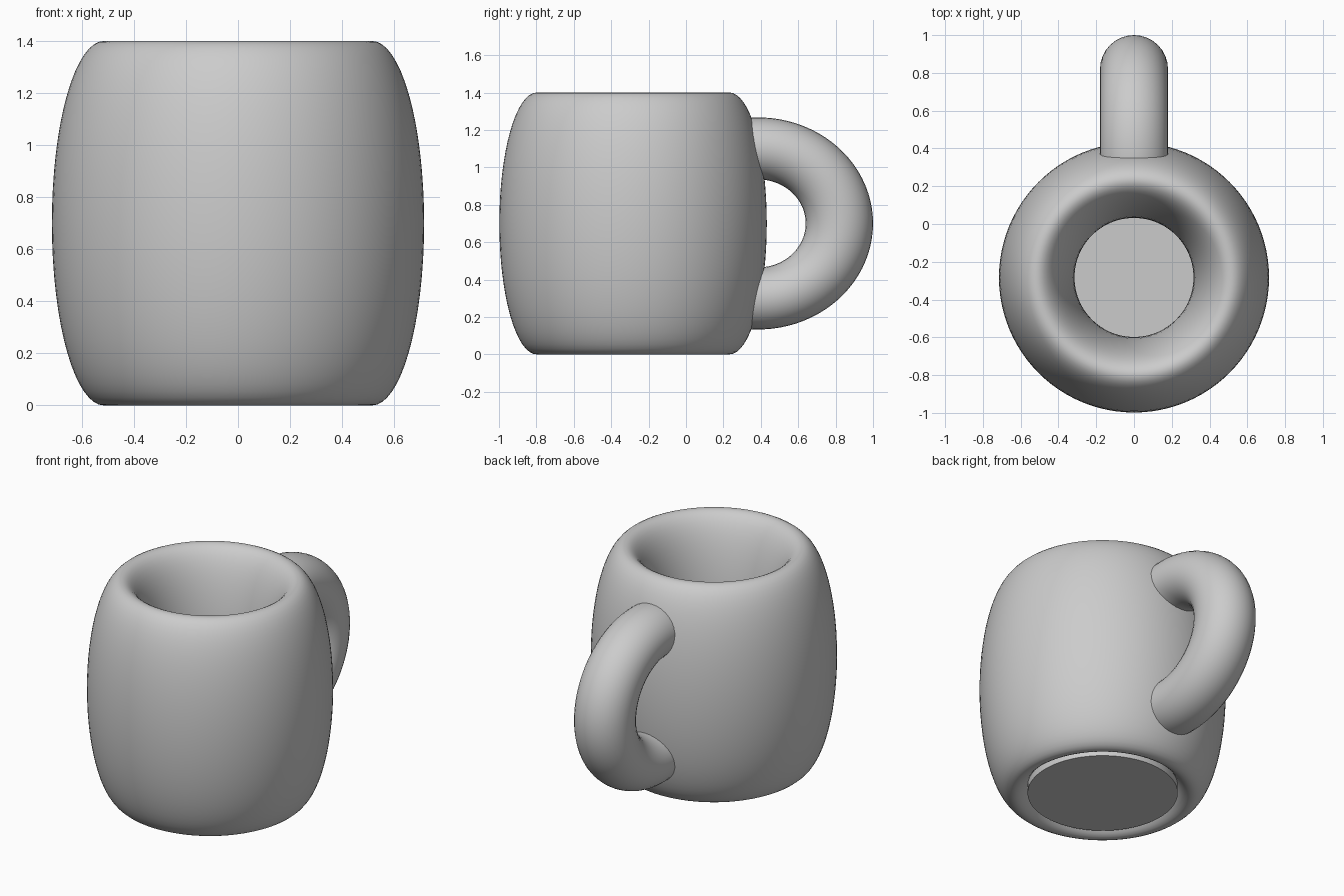
import bpy, bmesh, math

if "Cube" in bpy.data.objects:
    bpy.data.objects.remove(bpy.data.objects["Cube"], do_unlink=True)

CENTRE_Y = -0.283
MID_Z = 0.7

clay = bpy.data.materials.new("grey clay")
clay.use_nodes = True
colour = (0.6, 0.6, 0.6, 1)
clay.diffuse_color = colour
clay.node_tree.nodes["Principled BSDF"].inputs["Base Color"].default_value = colour


def finish(obj, name):
    """Name, colour and smooth a part, keeping its sharp edges."""
    obj.name = obj.data.name = name
    obj.data.materials.append(clay)
    bpy.ops.object.select_all(action='DESELECT')
    obj.select_set(True)
    bpy.context.view_layer.objects.active = obj
    bpy.ops.object.transform_apply(location=False, rotation=True, scale=True)
    bpy.ops.object.shade_smooth_by_angle(angle=math.radians(40))


# Thick rounded wall: a ring stretched upwards
bpy.ops.mesh.primitive_torus_add(
    major_radius=0.515, minor_radius=0.2, major_segments=96, minor_segments=64,
    location=(0, CENTRE_Y, MID_Z))
wall = bpy.context.object
wall.scale.z = MID_Z / 0.2
finish(wall, "mug_wall")

# Flat base disc, its rim buried in the wall
bpy.ops.mesh.primitive_cylinder_add(
    vertices=96, radius=0.436, depth=0.11, location=(0, CENTRE_Y, 0.065))
finish(bpy.context.object, "mug_base")

# Handle: part of a ring, with its ends buried in the wall
bm = bmesh.new()
section = bmesh.ops.create_circle(bm, cap_ends=True, radius=0.18, segments=32)
bmesh.ops.translate(bm, verts=section["verts"], vec=(0, 0.435, 0))
sweep = math.radians(100)
for v in bm.verts:
    # Stand the section up at the lower end of the arc
    x, y = v.co.x, v.co.y
    v.co = (x, y * math.cos(sweep), -y * math.sin(sweep))
bmesh.ops.spin(bm, geom=bm.verts[:] + bm.edges[:] + bm.faces[:],
               axis=(1, 0, 0), cent=(0, 0, 0), angle=2 * sweep, steps=48)
bmesh.ops.remove_doubles(bm, verts=bm.verts[:], dist=0.0001)
bmesh.ops.recalc_face_normals(bm, faces=bm.faces[:])
mesh = bpy.data.meshes.new("handle")
bm.to_mesh(mesh)
bm.free()
handle = bpy.data.objects.new("handle", mesh)
bpy.context.collection.objects.link(handle)
handle.location = (0, 0.385, MID_Z)
handle.scale.z = 0.922
finish(handle, "handle")
